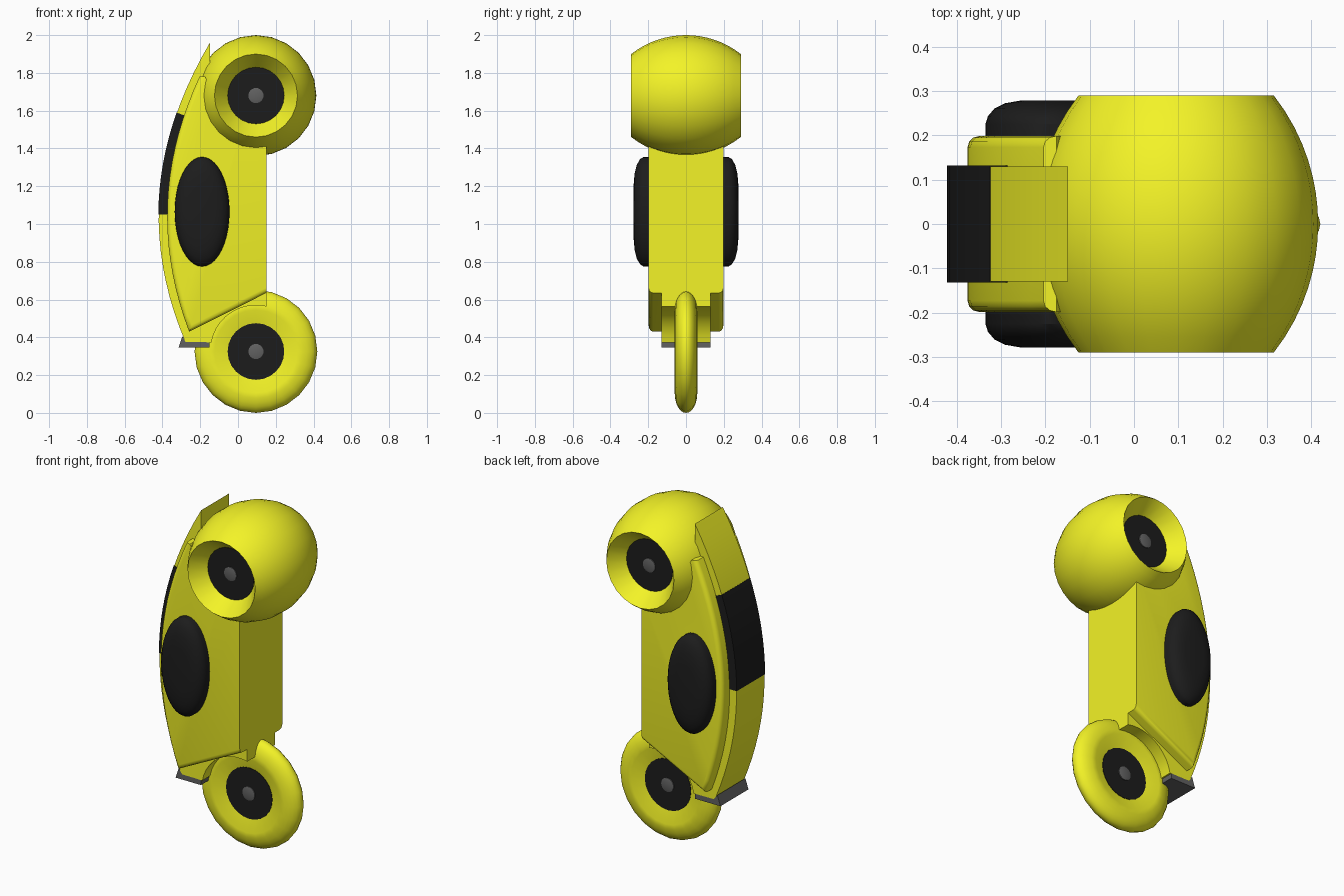
import bpy, bmesh, math

if "Cube" in bpy.data.objects:
    bpy.data.objects.remove(bpy.data.objects["Cube"])

def material(name, col):
    m = bpy.data.materials.new(name)
    m.diffuse_color = (*col, 1)
    m.use_nodes = True
    m.node_tree.nodes["Principled BSDF"].inputs["Base Color"].default_value = m.diffuse_color
    return m

YELLOW = material("yellow", (0.9, 0.9, 0.02))
BLACK = material("black", (0.012, 0.012, 0.012))
GREY = material("grey", (0.12, 0.12, 0.12))
WX, TOP_Z, LOW_Z = 0.095, 1.68, 0.325   # wheel axle positions

def finish(bm, name, mat, angle=32):
    bmesh.ops.recalc_face_normals(bm, faces=bm.faces)
    me = bpy.data.meshes.new(name)
    bm.to_mesh(me)
    bm.free()
    me.materials.append(mat)
    me.shade_smooth()
    me.set_sharp_from_angle(angle=math.radians(angle))
    ob = bpy.data.objects.new(name, me)
    bpy.context.collection.objects.link(ob)
    return ob

def lathe(name, profile, x, z, mat, sx=1, sz=1, n=24):
    """Revolve (y, radius) points about a y axis through x, z; ends are capped."""
    bm = bmesh.new()
    rings = []
    for y, r in profile:
        rings.append([bm.verts.new((x + sx * r * math.sin(2 * math.pi * i / n), y,
                                    z + sz * r * math.cos(2 * math.pi * i / n))) for i in range(n)])
    for a, b in zip(rings, rings[1:]):
        for i in range(n):
            j = (i + 1) % n
            bm.faces.new((a[i], a[j], b[j], b[i]))
    bm.faces.new(rings[0])
    bm.faces.new(rings[-1])
    return finish(bm, name, mat)

def prism(name, pts, half, mat, bevel=0, bevel_test=None):
    """Extrude an x, z outline symmetrically in y."""
    bm = bmesh.new()
    f = bm.faces.new([bm.verts.new((x, -half, z)) for x, z in pts])
    ext = bmesh.ops.extrude_face_region(bm, geom=[f])
    for v in ext["geom"]:
        if isinstance(v, bmesh.types.BMVert):
            v.co.y = half
    if bevel:
        edges = [e for e in bm.edges if abs(e.verts[0].co.y - e.verts[1].co.y) < 1e-5
                 and bevel_test(e)]
        bmesh.ops.bevel(bm, geom=edges, offset=bevel, segments=3, profile=0.5,
                        affect='EDGES', clamp_overlap=True)
    return finish(bm, name, mat)

def spine_x(z):
    return -0.42 + (z - 1.04) ** 2 / 3.12

def panel_x(z):
    return -0.375 + (z - 1.04) ** 2 / 3.2

def curve(fn, z0, z1, n):
    return [(fn(z0 + (z1 - z0) * i / n), z0 + (z1 - z0) * i / n) for i in range(n + 1)]

# central spine with the lower wheel well
well = [(WX + 0.24 * math.cos(math.radians(a)), 0.33 + 0.24 * math.sin(math.radians(a)))
        for a in [76.5 + 93 * i / 10 for i in range(11)]]
prism("spine", curve(spine_x, 0.375, 1.96, 20)
      + [(-0.15, 1.5), (0.1, 1.45), (0.15, 1.4)] + well, 0.13, YELLOW)

# wider body shell with rounded outer rim
prism("body_shell", [(0.15, 0.635), (0.15, 1.5), (0.02, 1.5), (-0.08, 1.58), (-0.13, 1.68),
                     (-0.15, 1.74), (-0.175, 1.78)] + curve(panel_x, 1.78, 0.43, 18),
      0.198, YELLOW, 0.025,
      lambda e: all(v.co.x < -0.19 or v.co.z < 0.64 for v in e.verts))

# dark band on the spine
prism("spine_band", curve(lambda z: spine_x(z) - 0.002, 1.05, 1.59, 8)
      + [(-0.285, 1.575), (-0.32, 1.45), (-0.36, 1.05)], 0.132, BLACK)

# grey foot under the spine
prism("tail_foot", [(-0.295, 0.405), (-0.272, 0.375), (-0.15, 0.375), (-0.15, 0.345),
                    (-0.315, 0.345)], 0.13, GREY)

# oval side pads
for s, side in ((-1, "front"), (1, "back")):
    pad = [(0.15, 1), (0.225, 1), (0.243, 0.96), (0.26, 0.86), (0.272, 0.7), (0.278, 0.46)]
    lathe(side + "_oval_pad", [(s * y, r) for y, r in pad], -0.19, 1.065, BLACK,
          0.145, 0.29, 40)

# wide upper wheel: dished ends and a barrel tread
R = 0.47
arc = [0.29 * i / 8 for i in range(-8, 9)]
barrel = [(y, 0.32 - R + math.sqrt(R * R - y * y)) for y in arc]
lathe("upper_wheel", [(-0.2, 0.15)] + barrel + [(0.2, 0.15)], WX, TOP_Z, YELLOW)

# thin lower wheel: dished ends and an elliptical tread
tread = [(-0.06 * math.cos(math.pi * i / 12), 0.22 + 0.105 * math.sin(math.pi * i / 12))
         for i in range(13)]
lathe("lower_wheel", [(-0.03, 0.15)] + tread + [(0.03, 0.15)], WX, LOW_Z, YELLOW)

# black hub discs and grey axle caps
for name, z, y in (("upper", TOP_Z, 0.2), ("lower", LOW_Z, 0.03)):
    lathe(name + "_hub", [(-y - 0.003, 0.15), (y + 0.003, 0.15)], WX, z, BLACK)
    lathe(name + "_axle", [(-y - 0.012, 0.025), (-y - 0.008, 0.04), (y + 0.008, 0.04),
                           (y + 0.012, 0.025)], WX, z, GREY)
